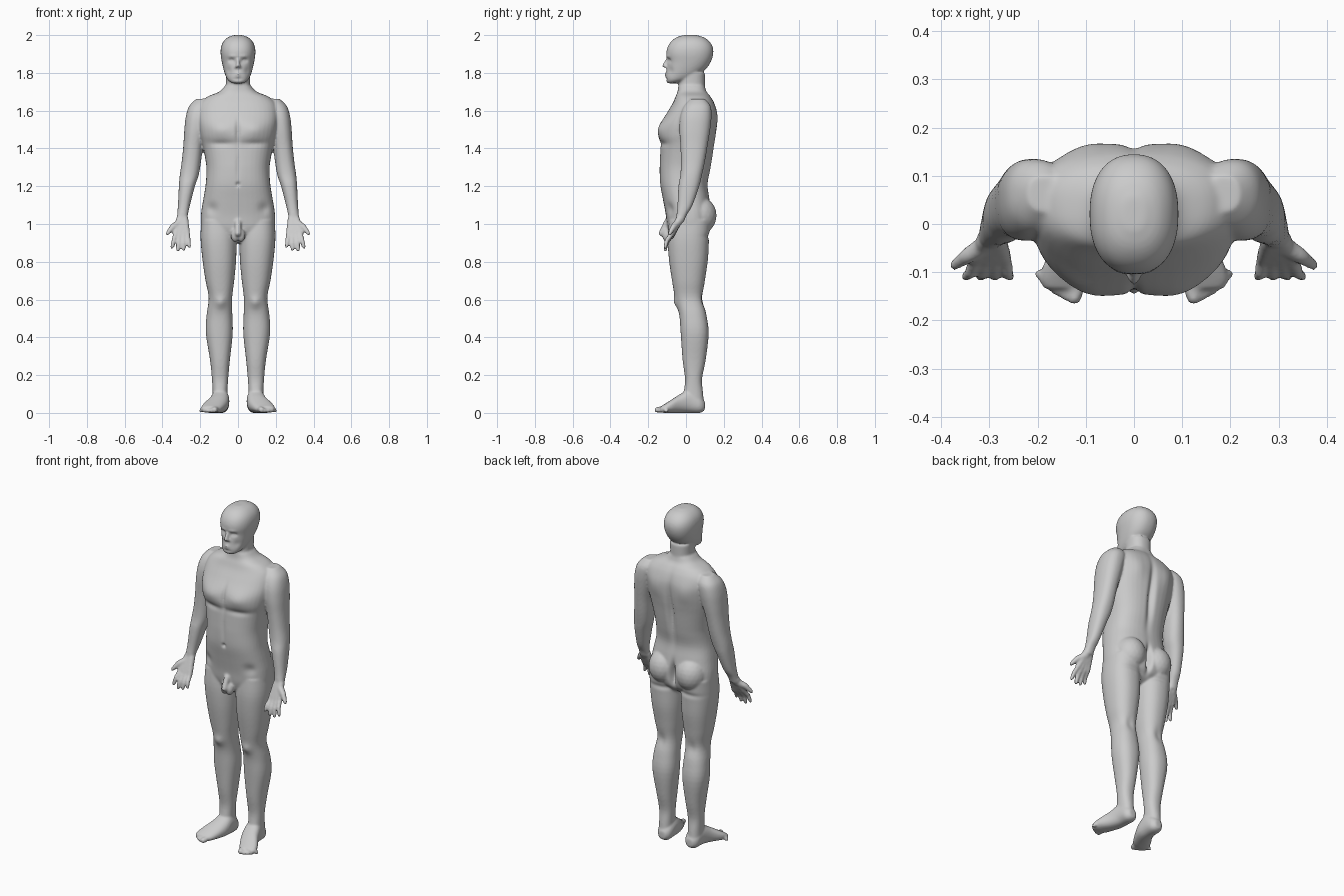
import bpy
import bmesh
from math import cos, sin, pi, exp, copysign
from mathutils import Vector, Matrix

cube = bpy.data.objects.get("Cube")
if cube:
    bpy.data.objects.remove(cube, do_unlink=True)

SEGMENTS = 40
body = bmesh.new()


def absorb(part):
    """Merge one finished part into the body."""
    bmesh.ops.recalc_face_normals(part, faces=part.faces)
    mesh = bpy.data.meshes.new("part")
    part.to_mesh(mesh)
    part.free()
    body.from_mesh(mesh)
    bpy.data.meshes.remove(mesh)


def smooth_rows(rows, steps=4):
    """Catmull-Rom interpolation between the given cross-sections."""
    result = []
    for i in range(len(rows) - 1):
        before, start, end, after = (rows[max(i - 1, 0)], rows[i], rows[i + 1],
                                     rows[min(i + 2, len(rows) - 1)])
        for step in range(steps):
            t = step / steps
            result.append([b + t / 2 * (c - a + t * (2*a - 5*b + 4*c - d + t * (3*(b - c) + d - a)))
                           for a, b, c, d in zip(before, start, end, after)])
    return result + [rows[-1]]


def loft(rows, power=2.3, side=1, along_y=False):
    """Skin over rounded sections: position, then low/high limits of both axes."""
    part = bmesh.new()
    rings = []
    for pos, a0, a1, b0, b1 in smooth_rows(rows):
        ring = []
        for k in range(SEGMENTS):
            angle = 2 * pi * k / SEGMENTS
            c, s = cos(angle), sin(angle)
            a = (a0 + a1) / 2 + (a1 - a0) / 2 * copysign(abs(c) ** (2 / power), c)
            b = (b0 + b1) / 2 + (b1 - b0) / 2 * copysign(abs(s) ** (2 / power), s)
            ring.append(part.verts.new((side * a, pos, b) if along_y else (side * a, b, pos)))
        rings.append(ring)
    for low, high in zip(rings, rings[1:]):
        for k in range(SEGMENTS):
            n = (k + 1) % SEGMENTS
            part.faces.new((low[k], low[n], high[n], high[k]))
    part.faces.new(rings[0])
    part.faces.new(rings[-1])
    absorb(part)


def centred(rows):
    return [(z, -half, half, front, back) for z, half, front, back in rows]


def ellipsoid(centre, radii):
    part = bmesh.new()
    bmesh.ops.create_icosphere(part, subdivisions=3, radius=1,
                               matrix=Matrix.Translation(centre) @ Matrix.Diagonal((*radii, 1)))
    absorb(part)


def capsule(start, end, r0, r1):
    """Convex hull of two balls."""
    part = bmesh.new()
    for point, radius in ((start, r0), (end, r1)):
        bmesh.ops.create_icosphere(part, subdivisions=2, radius=radius,
                                   matrix=Matrix.Translation(point))
    bmesh.ops.delete(part, geom=part.faces[:] + part.edges[:], context='EDGES_FACES')
    hull = bmesh.ops.convex_hull(part, input=part.verts[:])
    inside = {v for v in hull["geom_interior"] if isinstance(v, bmesh.types.BMVert)}
    bmesh.ops.delete(part, geom=list(inside), context='VERTS')
    absorb(part)


def chain(points, radii, side):
    points = [Vector((side * x, y, z)) for x, y, z in points]
    for i in range(len(points) - 1):
        capsule(points[i], points[i + 1], radii[i], radii[i + 1])


# Torso, from crotch to base of neck
loft(centred([
    (.9, .08, -.05, .05), (.93, .15, -.08, .1), (.98, .192, -.098, .13),
    (1.05, .196, -.107, .135), (1.13, .184, -.122, .125), (1.21, .171, -.137, .115),
    (1.29, .167, -.14, .13), (1.35, .174, -.138, .14), (1.42, .188, -.136, .15),
    (1.47, .2, -.145, .158), (1.53, .21, -.135, .164), (1.59, .213, -.1, .164),
    (1.64, .2, -.07, .15), (1.675, .16, -.055, .13), (1.7, .1, -.045, .11),
    (1.73, .07, -.04, .1)]), power=2.5)

# Neck and head
loft(centred([(1.62, .07, -.05, .1), (1.72, .063, -.042, .1), (1.8, .065, -.03, .1)]))
loft(centred([
    (1.745, .03, -.097, -.05), (1.76, .052, -.105, 0), (1.785, .066, -.106, .06),
    (1.82, .077, -.102, .105), (1.86, .086, -.098, .132), (1.9, .092, -.104, .144),
    (1.935, .09, -.098, .142), (1.965, .078, -.08, .125), (1.988, .054, -.05, .095),
    (2, .022, -.012, .055)]))
capsule((0, -.1, 1.872), (0, -.116, 1.838), .007, .011)
for side in (-1, 1):
    capsule((0, -.106, 1.794), (side * .018, -.1, 1.793), .008, .004)
    capsule((0, -.105, 1.784), (side * .015, -.1, 1.785), .008, .004)
    ellipsoid((side * .01, -.105, 1.833), (.009, .009, .008))

# Groin
capsule((0, -.1, 1.01), (0, -.13, .95), .018, .016)
for side in (-1, 1):
    ellipsoid((side * .016, -.1, .94), (.022, .026, .036))

for side in (-1, 1):
    # Buttock
    ellipsoid((side * .09, .07, 1.045), (.088, .092, .1))

    # Leg
    loft([(.05, .056, .134, -.02, .095), (.11, .056, .134, -.012, .09),
          (.18, .052, .138, -.005, .085), (.28, .043, .148, -.018, .104),
          (.42, .028, .17, -.028, .12), (.52, .03, .166, -.036, .108),
          (.61, .031, .155, -.058, .09), (.7, .02, .172, -.074, .1),
          (.81, .01, .188, -.09, .116), (.92, .008, .198, -.097, .122),
          (1.02, .012, .195, -.09, .13)], side=side)

    # Foot and toes
    loft([(-.135, .106, .186, .004, .034), (-.115, .09, .196, 0, .046),
          (-.08, .07, .186, 0, .068), (-.03, .05, .157, 0, .1),
          (.02, .046, .14, 0, .125), (.075, .05, .132, 0, .09),
          (.1, .07, .112, .015, .06)], side=side, along_y=True)
    for toe in range(5):
        x, tip = .118 + .018 * toe, -.152 + .003 * toe * toe
        radius = .011 if toe else .016
        chain([(x - .008, -.11, .024), (x + .006, tip, radius)], [.014, radius], side)

    # Arm
    loft([(1.01, .27, .325, -.055, -.012), (1.05, .265, .322, -.05, .005),
          (1.1, .254, .318, -.045, .035), (1.2, .228, .313, -.04, .07),
          (1.26, .208, .308, -.03, .085), (1.33, .196, .298, -.027, .1),
          (1.42, .184, .289, -.03, .115), (1.5, .165, .284, -.035, .128),
          (1.57, .15, .276, -.03, .135), (1.625, .14, .258, -.01, .13),
          (1.663, .15, .22, .025, .1)], side=side)

    # Palm, fingers and thumb
    for finger in range(4):
        knuckle = (.267 + .021 * finger, -.075, .937 + .004 * finger)
        chain([(.282 + .009 * finger, -.035, 1.025), knuckle], [.02, .015], side)
        tip = (.257 + .031 * finger, -.11, (.882, .866, .862, .878)[finger])
        middle = [(a + b) / 2 for a, b in zip(knuckle, tip)]
        middle[1] -= .009
        chain([knuckle, middle, tip], [.014, .0125, .01], side)
    chain([(.305, -.04, 1.01), (.345, -.066, .985), (.373, -.086, .95)],
          [.021, .017, .011], side)

# Fuse all parts into one skin
mesh = bpy.data.meshes.new("rough_body")
body.to_mesh(mesh)
body.free()
rough = bpy.data.objects.new("rough_body", mesh)
bpy.context.collection.objects.link(rough)
remesh = rough.modifiers.new("fuse", 'REMESH')
remesh.mode = 'VOXEL'
remesh.voxel_size = .006
relax = rough.modifiers.new("relax", 'SMOOTH')
relax.iterations = 5
fused = bpy.data.meshes.new_from_object(
    rough.evaluated_get(bpy.context.evaluated_depsgraph_get()))
bpy.data.objects.remove(rough, do_unlink=True)

# Muscle and face modelling: centre, spread, and push along y
strokes = [
    ((.09, -.13, 1.5), (.06, .06, .04), -.012),      # chest muscle
    ((.09, -.13, 1.425), (.07, .05, .016), .008),    # fold under chest
    ((0, -.14, 1.49), (.012, .05, .07), .012),       # breastbone
    ((0, -.14, 1.3), (.01, .05, .08), .006),         # belly line
    ((0, -.14, 1.21), (.009, .04, .01), .014),       # navel
    ((.14, -.1, 1.08), (.03, .06, .03), .012),       # groin hollow
    ((0, .15, 1.42), (.018, .08, .16), -.024),       # spine
    ((.1, .16, 1.55), (.05, .06, .06), .008),        # shoulder blade
    ((0, .14, 1.03), (.014, .09, .06), -.05),        # buttock cleft
    ((.09, .1, .935), (.07, .05, .014), -.008),      # buttock fold
    ((.092, -.05, .585), (.026, .03, .03), -.012),   # kneecap
    ((.1, .09, .6), (.025, .03, .04), -.008),        # knee hollow
    ((.034, -.09, 1.866), (.016, .03, .01), .013),   # eye socket
    ((.034, -.09, 1.864), (.008, .03, .005), -.006), # eyeball
    ((.03, -.1, 1.888), (.022, .03, .007), -.004),   # brow
    ((0, -.1, 1.768), (.025, .03, .006), .005),      # chin crease
    ((.05, -.09, 1.81), (.016, .04, .02), .007),     # cheek hollow
]
for vert in fused.vertices:
    x, y, z = abs(vert.co.x), vert.co.y, vert.co.z
    shift = 0
    for (cx, cy, cz), (sx, sy, sz), push in strokes:
        d = ((x - cx) / sx) ** 2 + ((y - cy) / sy) ** 2 + ((z - cz) / sz) ** 2
        if d < 9:
            shift += push * exp(-d)
    vert.co.y += shift

fused.name = "human_body"
figure = bpy.data.objects.new("human_body", fused)
bpy.context.collection.objects.link(figure)
polish = figure.modifiers.new("polish", 'SMOOTH')
polish.iterations = 2

# One plain clay colour
clay = bpy.data.materials.new("grey_clay")
clay.use_nodes = True
colour = (.6, .6, .6, 1)
clay.diffuse_color = colour
clay.node_tree.nodes["Principled BSDF"].inputs["Base Color"].default_value = colour
fused.materials.clear()
fused.materials.append(clay)
bpy.ops.object.select_all(action='DESELECT')
figure.select_set(True)
bpy.context.view_layer.objects.active = figure
bpy.ops.object.shade_smooth()
